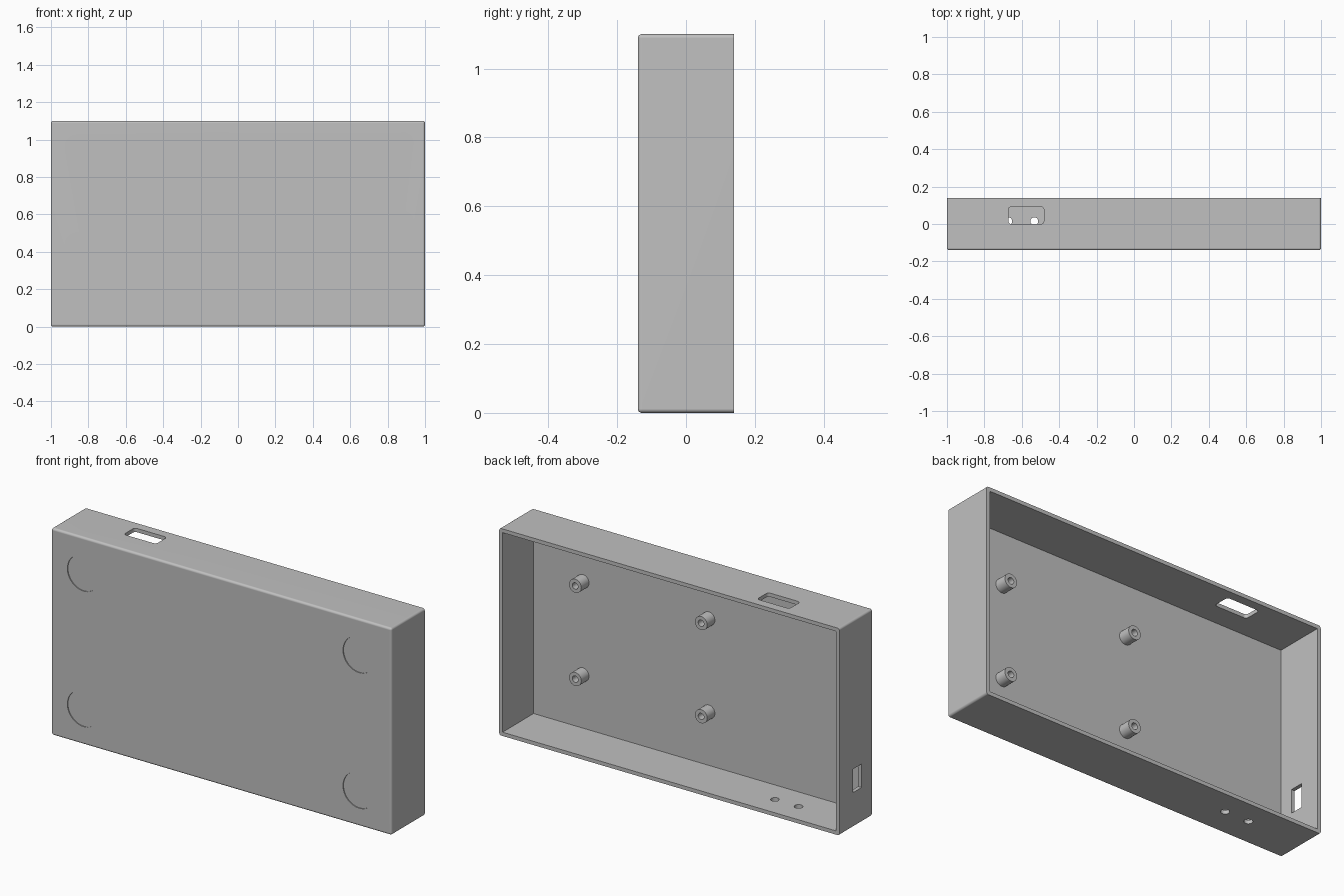
import bpy, bmesh, math
from mathutils import Matrix, Vector

old = bpy.data.objects.get("Cube")
if old:
    bpy.data.objects.remove(old, do_unlink=True)

W, D, H, WALL = 2.0, 0.28, 1.1, 0.02
FRONT, BACK = -D / 2, D / 2
FLOOR = FRONT + WALL

grey = bpy.data.materials.new("light_grey")
grey.use_nodes = True
colour = (0.53, 0.53, 0.53, 1)
grey.diffuse_color = colour
grey.node_tree.nodes["Principled BSDF"].inputs["Base Color"].default_value = colour


def finish(bm, name):
    bmesh.ops.recalc_face_normals(bm, faces=bm.faces)
    mesh = bpy.data.meshes.new(name)
    bm.to_mesh(mesh)
    bm.free()
    mesh.materials.append(grey)
    obj = bpy.data.objects.new(name, mesh)
    bpy.context.collection.objects.link(obj)
    return obj


def box(x, y, z):
    """Box bmesh from (low, high) ranges."""
    bm = bmesh.new()
    bmesh.ops.create_cube(bm, size=1)
    for v in bm.verts:
        v.co = Vector([lo + (c + 0.5) * (hi - lo) for c, (lo, hi) in zip(v.co, (x, y, z))])
    return bm


def round_edges(bm, edges, radius, segments):
    bmesh.ops.bevel(bm, geom=edges, offset=radius, segments=segments,
                    profile=0.5, affect='EDGES')


def along(bm, axis):
    """Edges parallel to the given axis."""
    return [e for e in bm.edges
            if abs((e.verts[0].co - e.verts[1].co).normalized()[axis]) > 0.99]


def disc(centre, radius, depth, axis, sides=48):
    """Cylinder bmesh along the y or z axis."""
    bm = bmesh.new()
    turn = Matrix.Rotation(math.pi / 2, 4, 'X') if axis == 1 else Matrix()
    bmesh.ops.create_cone(bm, cap_ends=True, segments=sides, radius1=radius, radius2=radius,
                          depth=depth, matrix=Matrix.Translation(centre) @ turn)
    return bm


def smooth(obj):
    bpy.ops.object.select_all(action='DESELECT')
    obj.select_set(True)
    bpy.context.view_layer.objects.active = obj
    bpy.ops.object.shade_smooth_by_angle(angle=math.radians(35))


# Case body, rounded everywhere but on the open back rim
bm = box((-W / 2, W / 2), (FRONT, BACK), (0, H))
round_edges(bm, [e for e in bm.edges if any(v.co.y < 0 for v in e.verts)], 0.012, 4)
case = finish(bm, "case")

# Hollow interior
cutters = [box((-W / 2 + WALL, W / 2 - WALL), (FLOOR, BACK + 0.1), (WALL, H - WALL))]

# Rounded slot in the top wall
slot = box((-0.672, -0.482), (0.0, 0.092), (H - 0.06, H + 0.06))
round_edges(slot, along(slot, 2), 0.016, 5)
cutters.append(slot)

# Slot in the side wall
cutters.append(box((-1.06, -0.94), (-0.046, 0.026), (0.185, 0.31)))

# Cable holes in the bottom wall
cutters += [disc((x, 0.015, 0.01), 0.021, 0.12, 2, 32) for x in (-0.672, -0.533)]

# Shallow round recesses on the front
cutters += [disc((x, FRONT, z), 0.095, 0.01, 1)
            for x in (-0.81, 0.81) for z in (0.19, 0.91)]

for cutter_bm in cutters:
    cutter = finish(cutter_bm, "cutter")
    cutter.hide_render = True
    mod = case.modifiers.new("cut", 'BOOLEAN')
    mod.operation, mod.solver, mod.object = 'DIFFERENCE', 'EXACT', cutter
    bpy.context.view_layer.objects.active = case
    bpy.ops.object.modifier_apply(modifier=mod.name)
    bpy.data.objects.remove(cutter, do_unlink=True)

smooth(case)
weighted = case.modifiers.new("flat_faces", 'WEIGHTED_NORMAL')
weighted.keep_sharp = True

# Hollow mounting posts standing on the inner face
OUTER, INNER, TIP = 0.036, 0.017, FLOOR + 0.065
for side, x in (("left", 0.69), ("right", -0.05)):
    for level, z in (("lower", 0.305), ("upper", 0.80)):
        bm = bmesh.new()
        profile = [(OUTER, FLOOR - 0.005), (OUTER, TIP), (INNER, TIP), (INNER, FLOOR - 0.005)]
        verts = [bm.verts.new((x + r, y, z)) for r, y in profile]
        edges = [bm.edges.new((verts[i], verts[(i + 1) % 4])) for i in range(4)]
        bmesh.ops.spin(bm, geom=verts + edges, cent=(x, 0, z), axis=(0, 1, 0),
                       angle=math.tau, steps=32)
        bmesh.ops.remove_doubles(bm, verts=bm.verts, dist=0.0005)
        smooth(finish(bm, f"{level}_{side}_post"))
